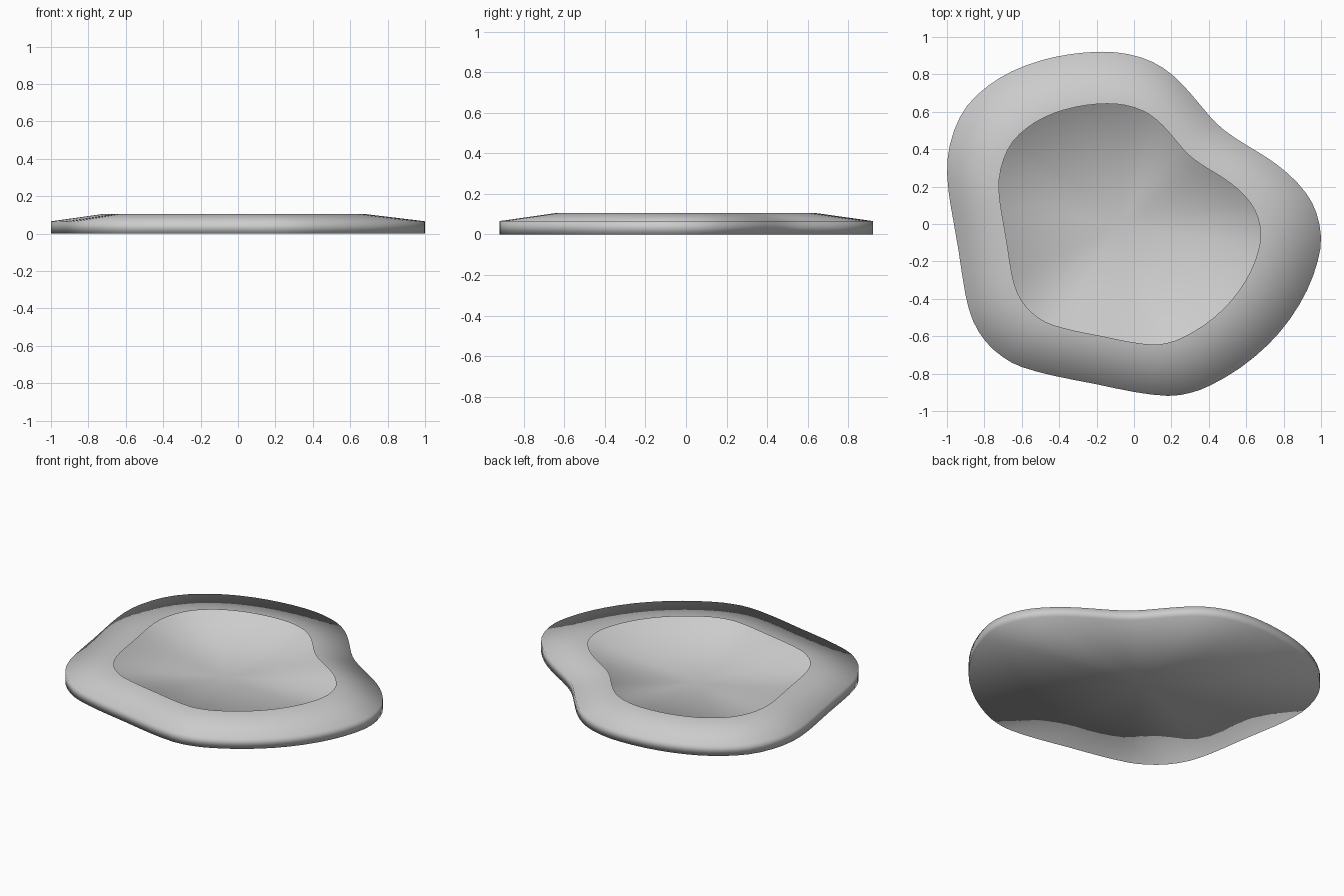
import bpy, bmesh
from mathutils import Vector

if "Cube" in bpy.data.objects:
    bpy.data.objects.remove(bpy.data.objects["Cube"])

# Outline seen from above (counter-clockwise)
OUTLINE = [(1.0, -.07), (.975, .06), (.92, .165), (.825, .268), (.715, .352), (.593, .427), (.487, .498),
           (.406, .575), (.299, .702), (.205, .797), (.1, .866), (-.03, .908), (-.171, .921),
           (-.34, .908), (-.503, .873), (-.655, .815), (-.781, .738), (-.89, .635), (-.962, .5),
           (-.998, .34), (-.992, .18), (-.968, .03), (-.937, -.15), (-.902, -.374), (-.86, -.52),
           (-.79, -.632), (-.7, -.712), (-.599, -.765), (-.422, -.813), (-.209, -.855), (0, -.898),
           (.18, -.919), (.3, -.903), (.41, -.862), (.567, -.77), (.717, -.645), (.834, -.508),
           (.925, -.355), (.982, -.2)]
CENTER = Vector((-.075, -.005))
STEPS = 2          # samples per outline point
INNER = 0.70       # size of the opening relative to the outline


def smooth_outline(pts, steps):
    """Closed Catmull-Rom curve through the points."""
    out, n = [], len(pts)
    for i in range(n):
        a, b, c, d = (Vector(pts[(i + k) % n]) for k in (-1, 0, 1, 2))
        for s in range(steps):
            t = s / steps
            out.append(.5 * (2 * b + (c - a) * t + (2 * a - 5 * b + 4 * c - d) * t * t
                             + (3 * b - a - 3 * c + d) * t ** 3))
    return out


PATH = smooth_outline(OUTLINE, STEPS)


def ring(bm, scale, z):
    return [bm.verts.new((*(CENTER + (p - CENTER) * scale), z)) for p in PATH]


def bridge(bm, outer, inner):
    n = len(outer)
    for i in range(n):
        j = (i + 1) % n
        bm.faces.new((outer[i], outer[j], inner[j], inner[i]))


stone = bpy.data.materials.new("light_grey")
stone.diffuse_color = (.6, .6, .6, 1)
stone.use_nodes = True
stone.node_tree.nodes["Principled BSDF"].inputs["Base Color"].default_value = stone.diffuse_color

# Hollow shell: flat floor, low side wall, rising rim with an open middle
bm = bmesh.new()
bottom = ring(bm, 1, 0)
edge = ring(bm, 1, .066)
lip = ring(bm, INNER, .105)
tip = bm.verts.new((CENTER.x, CENTER.y, 0))
for a, b in zip(bottom, bottom[1:] + bottom[:1]):
    bm.faces.new((b, a, tip))
bridge(bm, bottom, edge)
bridge(bm, edge, lip)

mesh = bpy.data.meshes.new("pond_basin")
bm.to_mesh(mesh)
bm.free()
mesh.materials.append(stone)
for f in mesh.polygons:
    f.use_smooth = True
bpy.context.collection.objects.link(bpy.data.objects.new("pond_basin", mesh))
